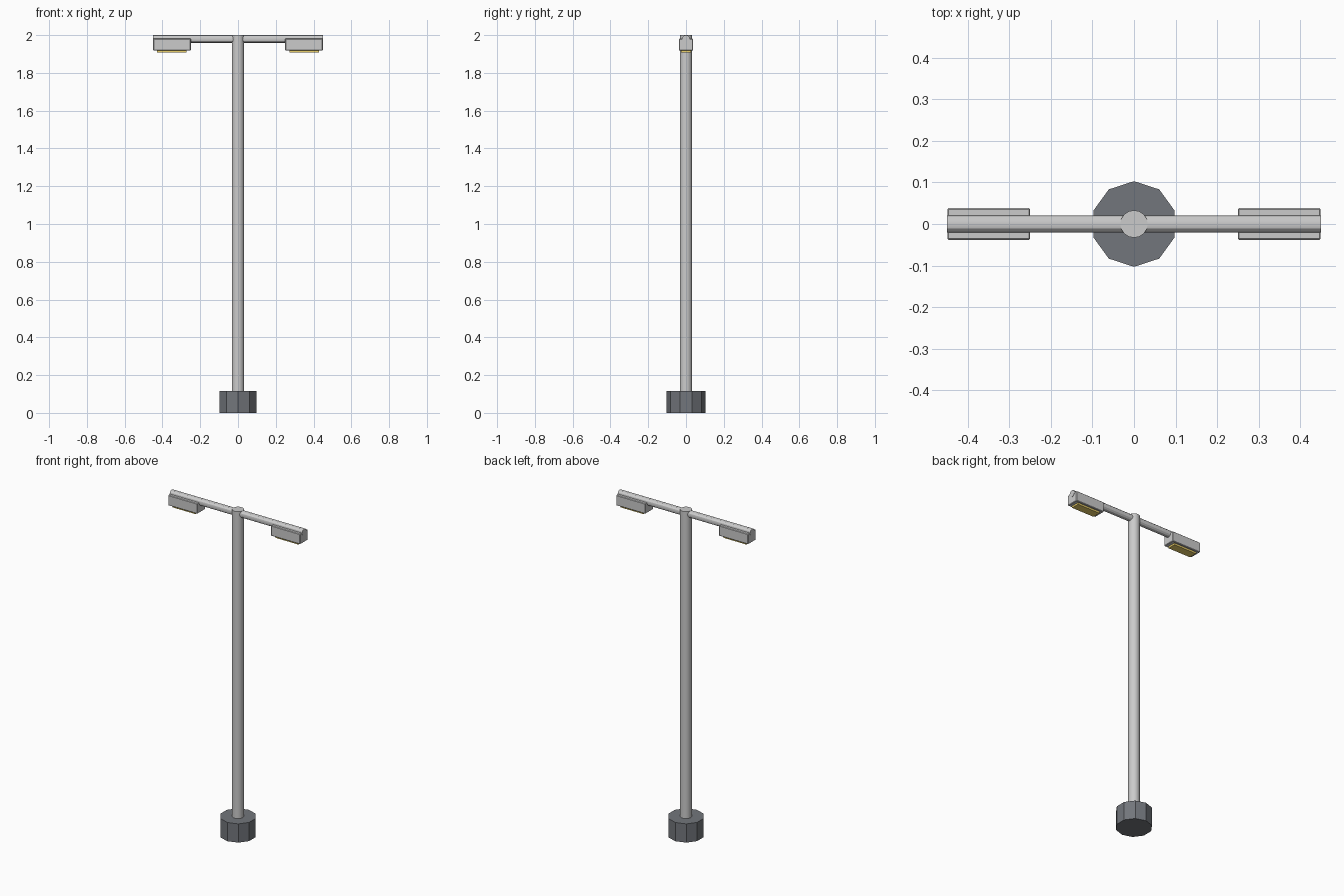
import bpy
from math import pi

if "Cube" in bpy.data.objects:
    bpy.data.objects.remove(bpy.data.objects["Cube"])


def cylinder(name, sides, radius, length, loc, rot=(0, 0, 0), smooth=False):
    bpy.ops.mesh.primitive_cylinder_add(vertices=sides, radius=radius, depth=length,
                                        location=loc, rotation=rot)
    ob = bpy.context.object
    ob.name = name
    if smooth:
        bpy.ops.object.shade_smooth_by_angle()
    return ob


def box(name, x, y, z, bevel=0, mat=None):
    bpy.ops.mesh.primitive_cube_add(size=1, location=[sum(r) / 2 for r in (x, y, z)])
    ob = bpy.context.object
    ob.name = name
    ob.scale = [abs(r[1] - r[0]) for r in (x, y, z)]
    bpy.ops.object.transform_apply(location=False, rotation=False, scale=True)
    if bevel:
        mod = ob.modifiers.new("bevel", 'BEVEL')
        mod.width = bevel
        mod.segments = 1
    if mat:
        ob.data.materials.append(mat)
    return ob


def material(name, color):
    mat = bpy.data.materials.new(name)
    mat.diffuse_color = color
    mat.use_nodes = True
    mat.node_tree.nodes["Principled BSDF"].inputs["Base Color"].default_value = mat.diffuse_color
    return mat


yellow = material("lamp_yellow", (0.85, 0.65, 0.15, 1))
dark = material("footing_dark", (0.17, 0.18, 0.2, 1))

# Ten-sided footing
footing = cylinder("footing", 10, 0.103, 0.115, (0, 0, 0.0575))
footing.data.materials.append(dark)

# Upright pole and cross arm
cylinder("pole", 16, 0.033, 1.90, (0, 0, 1.05), smooth=True)
cylinder("cross_arm", 12, 0.021, 0.90, (0, 0, 1.979), (0, pi / 2, 0), smooth=True)

# Lamp heads with light panels below, one at each end
for side, label in ((-1, "left"), (1, "right")):
    box(label + "_lamp_head", (side * 0.25, side * 0.449), (-0.038, 0.038),
        (1.918, 1.981), bevel=0.003)
    box(label + "_light_panel", (side * 0.272, side * 0.428), (-0.026, 0.026),
        (1.907, 1.922), mat=yellow)
